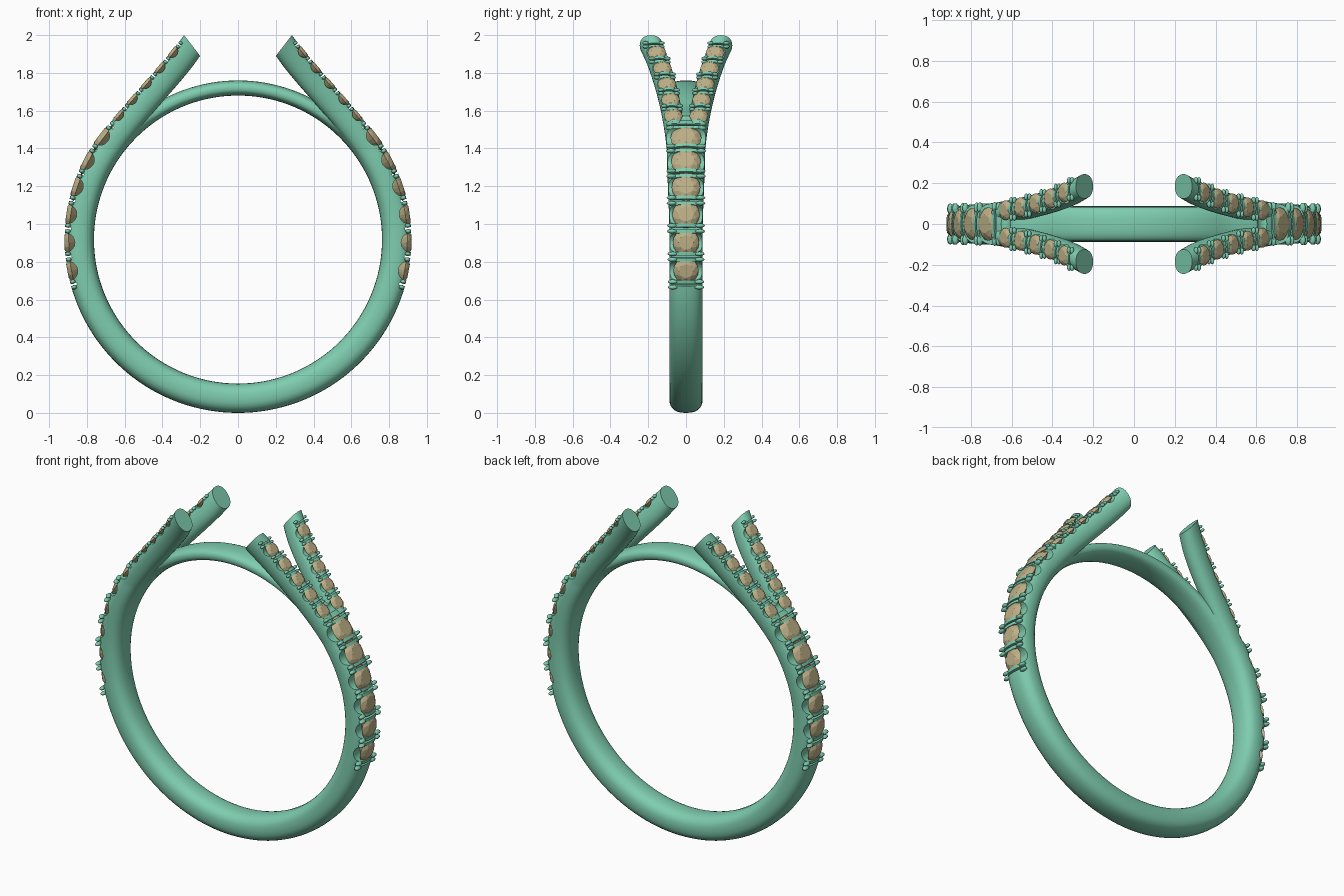
import bpy, bmesh
from math import sin, cos, pi, radians, degrees, asin
from mathutils import Vector, Matrix

if "Cube" in bpy.data.objects:
    bpy.data.objects.remove(bpy.data.objects["Cube"])

CZ, R_IN = 0.9175, 0.7625
Y = Vector((0, 1, 0))


def material(name, rgb):
    m = bpy.data.materials.new(name)
    m.diffuse_color = (*rgb, 1)
    m.use_nodes = True
    m.node_tree.nodes["Principled BSDF"].inputs["Base Color"].default_value = m.diffuse_color
    return m


METAL = material("green_metal", (0.21, 0.61, 0.43))
GEM = material("tan_gem", (0.51, 0.43, 0.24))


def make_object(name, bm, mat):
    bmesh.ops.recalc_face_normals(bm, faces=bm.faces)
    me = bpy.data.meshes.new(name)
    bm.to_mesh(me)
    bm.free()
    me.materials.append(mat)
    ob = bpy.data.objects.new(name, me)
    bpy.context.collection.objects.link(ob)
    return ob


def shade(ob, angle):
    bpy.ops.object.select_all(action='DESELECT')
    ob.select_set(True)
    bpy.context.view_layer.objects.active = ob
    bpy.ops.object.shade_smooth_by_angle(angle=radians(angle))


def apply_boolean(ob, other, op):
    mod = ob.modifiers.new(op.lower(), 'BOOLEAN')
    mod.object, mod.operation, mod.solver = other, op, 'EXACT'
    bpy.context.view_layer.objects.active = ob
    bpy.ops.object.modifier_apply(modifier=mod.name)
    bpy.data.objects.remove(other)


def section(c, a, b, power, n=28):
    """Rounded outline around c spanned by half-axes a and b."""
    pts = []
    for i in range(n):
        t = 2 * pi * i / n
        u, v = cos(t), sin(t)
        u = abs(u) ** (2 / power) * (1 if u > 0 else -1)
        v = abs(v) ** (2 / power) * (1 if v > 0 else -1)
        pts.append(c + a * u + b * v)
    return pts


def loft(name, rings, closed):
    bm = bmesh.new()
    vs = [[bm.verts.new(p) for p in r] for r in rings]
    n, m = len(vs[0]), len(vs)
    for i in range(m if closed else m - 1):
        p, q = vs[i], vs[(i + 1) % m]
        for j in range(n):
            k = (j + 1) % n
            bm.faces.new((p[j], p[k], q[k], q[j]))
    if not closed:
        bm.faces.new(vs[0])
        bm.faces.new(vs[-1])
    return make_object(name, bm, METAL)


def ease(x, lo, hi):
    x = min(1, max(0, (x - lo) / (hi - lo)))
    return x * x * (3 - 2 * x)


# Band: full ring, thinning to a slim bridge at the top
rings = []
for i in range(144):
    ang = 2 * pi * i / 144
    e = Vector((cos(ang), 0, sin(ang)))
    deg = degrees(asin(max(-1, min(1, e.z))))
    slim = ease(deg, 40, 59)
    thick = 0.155 - 0.075 * slim
    width = 0.088 + 0.014 * ease(deg, 0, 36) - 0.018 * slim
    rings.append(section(Vector((0, 0, CZ)) + e * (R_IN + thick / 2),
                         e * thick / 2, Y * width, 2.5))
band = loft("band", rings, True)

# Split arms: centre line given by height
KEYS = [(1.2, .79, .040), (1.45, .655, .056), (1.7, .445, .100), (1.945, .243, .185)]


def arm_point(z):
    x = y = 0
    for i, k in enumerate(KEYS):
        w = 1
        for j, q in enumerate(KEYS):
            if i != j:
                w *= (z - q[0]) / (k[0] - q[0])
        x += w * k[1]
        y += w * k[2]
    return Vector((x, y, z))


def arm_normal(z):
    d = arm_point(z + .002) - arm_point(z - .002)
    return Vector((d.z, 0, -d.x)).normalized()


def flip(v, sx, sy=1):
    return Vector((v.x * sx, v.y * sy, v.z))


for sx in (1, -1):
    for sy in (1, -1):
        rings = []
        for i in range(41):
            z = 1.2 + 0.745 * i / 40
            f = i / 40
            n = arm_normal(z).lerp(Vector((.61, 0, .79)), ease(f, .85, 1)).normalized()
            rings.append([flip(p, sx, sy) for p in
                          section(arm_point(z), n * 0.069, Y * (0.048 + 0.012 * f), 2.2)])
        apply_boolean(band, loft("arm", rings, False), 'UNION')

# Stone seats: (position, normal, stone radius) and gaps between stones
CENTRE = Vector((0, 0, CZ))


def on_band(deg):
    n = Vector((cos(radians(deg)), 0, sin(radians(deg))))
    return CENTRE + n * 0.915, n


def on_arm(z):
    n = arm_normal(z)
    return arm_point(z) + n * 0.069, n


big = [(*on_band(-10.5 + 9.5 * i), 0.067 + 0.003 * i) for i in range(6)]
big_gaps = [on_band(-15.25 + 9.5 * i) for i in range(7)]
small = [(*on_arm(1.537 + 0.0838 * i), 0.049) for i in range(5)]
small_gaps = [on_arm(1.579 + 0.0838 * i) for i in range(5)]


def frame(p, n, scale=(1, 1, 1)):
    t = Y.cross(n)
    m = Matrix((t, Y, n)).transposed().to_4x4()
    return Matrix.Translation(p) @ m @ Matrix.Diagonal((*scale, 1))


# Cutters: U-shaped windows under each stone and slits between prongs
bm = bmesh.new()
for sx in (1, -1):
    for p, n, r in big + small:
        q = flip(p, sx)
        q.y = 0
        cut = 0.051 if r > 0.06 else 0.034
        bmesh.ops.create_cone(bm, cap_ends=True, segments=20, radius1=cut, radius2=cut, depth=0.7,
                              matrix=Matrix.Translation(q) @ Matrix.Rotation(pi / 2, 4, 'X'))
    for gaps, w, d in ((big_gaps, .012, .06), (small_gaps, .009, .04)):
        for p, n in gaps:
            q = flip(p, sx)
            q.y = 0
            bmesh.ops.create_cube(bm, size=1, matrix=frame(q, flip(n, sx), (w, .7, d)))
cutter = make_object("seat_cutter", bm, METAL)
cutter.hide_render = True
apply_boolean(band, cutter, 'DIFFERENCE')
shade(band, 35)

# Prongs: rounded pairs holding neighbouring stones at both edges
bm = bmesh.new()
for sx in (1, -1):
    for sy in (1, -1):
        for i, (p, n) in enumerate(big_gaps):
            for s in (1, -1):
                q = p + Y.cross(n) * 0.015 * s - n * 0.012
                q.y = 0.070 + 0.002 * i
                bmesh.ops.create_uvsphere(bm, u_segments=12, v_segments=8, radius=1,
                                          matrix=frame(flip(q, sx, sy), flip(n, sx), (.0115, .026, .015)))
        for p, n in small_gaps:
            for s in (1, -1):
                for side in (1, -1):
                    q = p + Y.cross(n) * 0.012 * s - n * 0.012 + Y * 0.042 * side
                    bmesh.ops.create_uvsphere(bm, u_segments=12, v_segments=8, radius=1,
                                              matrix=frame(flip(q, sx, sy), flip(n, sx), (.009, .017, .011)))
shade(make_object("prongs", bm, METAL), 60)


# Stones: faceted round cut with table, crown and pavilion
def add_stone(bm, m):
    def circle(r, z, n, off):
        return [bm.verts.new(m @ Vector((r * cos(2 * pi * (i + off) / n),
                                         r * sin(2 * pi * (i + off) / n), z))) for i in range(n)]
    table, mid, girdle = circle(.56, .32, 8, 0), circle(.82, .2, 8, .5), circle(1, 0, 16, 0)
    tip = bm.verts.new(m @ Vector((0, 0, -.75)))
    bm.faces.new(table)
    for i in range(8):
        j = (i + 1) % 8
        g0, g1, g2 = girdle[2 * i], girdle[2 * i + 1], girdle[(2 * i + 2) % 16]
        bm.faces.new((table[i], mid[i], table[j]))
        bm.faces.new((mid[i - 1], g0, mid[i], table[i]))
        bm.faces.new((mid[i], g0, g1))
        bm.faces.new((mid[i], g1, g2))
        bm.faces.new((tip, g1, g0))
        bm.faces.new((tip, g2, g1))


for name, stones, sides in (("band_stones", big, (1,)), ("arm_stones", small, (1, -1))):
    bm = bmesh.new()
    for sx in (1, -1):
        for sy in sides:
            for p, n, r in stones:
                q = p - n * r * 0.27
                add_stone(bm, frame(flip(q, sx, sy), flip(n, sx), (r, r, r)))
    make_object(name, bm, GEM)
